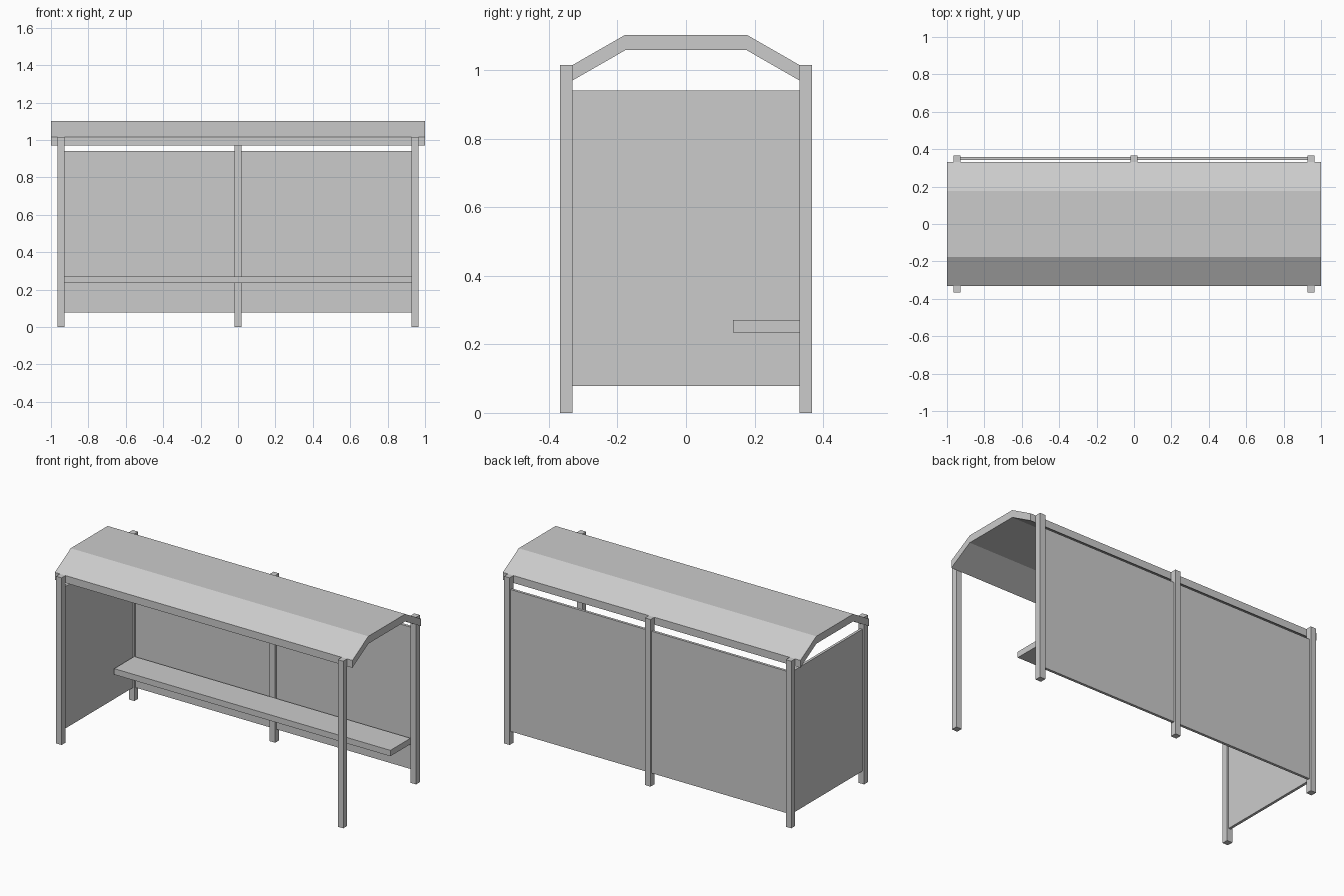
import bpy
import bmesh

if "Cube" in bpy.data.objects:
    bpy.data.objects.remove(bpy.data.objects["Cube"])


def box(name, x, y, z):
    """Axis-aligned box from (min, max) ranges."""
    bm = bmesh.new()
    bmesh.ops.create_cube(bm, size=1)
    for v in bm.verts:
        for i, (lo, hi) in enumerate((x, y, z)):
            v.co[i] = lo if v.co[i] < 0 else hi
    return finish(name, bm)


def finish(name, bm):
    bmesh.ops.recalc_face_normals(bm, faces=bm.faces)
    mesh = bpy.data.meshes.new(name)
    bm.to_mesh(mesh)
    bm.free()
    obj = bpy.data.objects.new(name, mesh)
    bpy.context.collection.objects.link(obj)
    return obj


POST_X, POST_Y = 0.9465, 0.349   # post centres
H = 0.0185                       # half post width
T = 0.008                        # half panel thickness
IN_X, IN_Y = POST_X - H, POST_Y - H
PANEL_Z = (0.078, 0.94)

# Posts: two in front, three at the back
for name, px, py in (("front_left_post", -POST_X, -POST_Y),
                     ("front_right_post", POST_X, -POST_Y),
                     ("back_left_post", -POST_X, POST_Y),
                     ("back_middle_post", 0, POST_Y),
                     ("back_right_post", POST_X, POST_Y)):
    box(name, (px - H, px + H), (py - H, py + H), (0, 1.015))

# Wall panels: two at the back, one on the left end (right end is open)
back_y = (POST_Y - T, POST_Y + T)
box("back_left_panel", (-IN_X, -H), back_y, PANEL_Z)
box("back_right_panel", (H, IN_X), back_y, PANEL_Z)
box("left_side_panel", (-POST_X - T, -POST_X + T), (-IN_Y, IN_Y), PANEL_Z)

# Bench
box("bench_seat", (-IN_X, IN_X), (0.137, IN_Y), (0.235, 0.271))

# Roof: three-sided strip swept along x
top = [(-IN_Y, 1.015), (-0.177, 1.103), (0.177, 1.103), (IN_Y, 1.015)]
profile = top + [(y, z - 0.045) for y, z in reversed(top)]
bm = bmesh.new()
rings = [[bm.verts.new((x, y, z)) for y, z in profile] for x in (-1, 1)]
n = len(profile)
for i in range(n):
    j = (i + 1) % n
    bm.faces.new((rings[0][i], rings[0][j], rings[1][j], rings[1][i]))
for ring in rings:
    for i in range(3):
        bm.faces.new((ring[i], ring[i + 1], ring[n - 2 - i], ring[n - 1 - i]))
finish("roof", bm)
